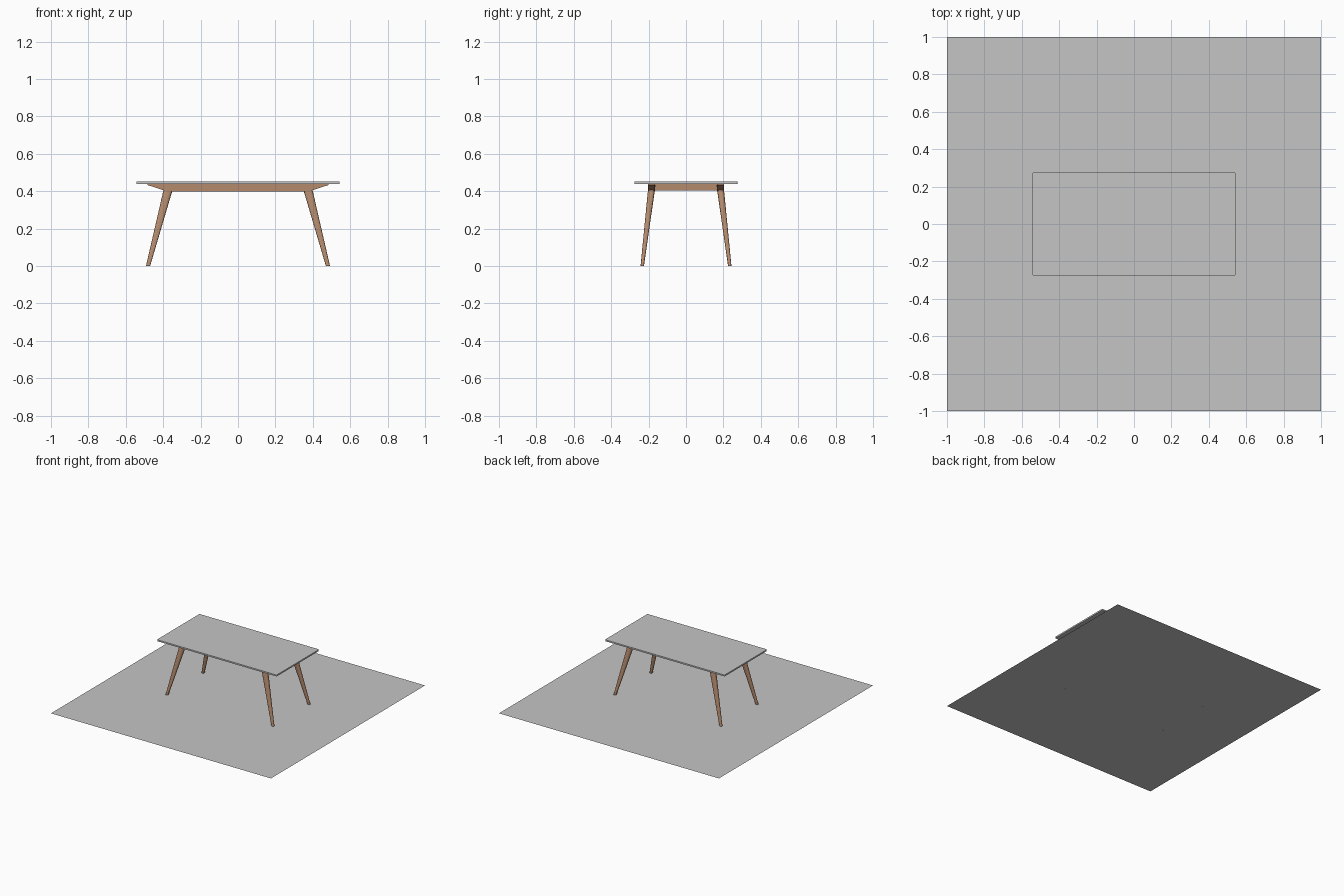
import bpy, bmesh, math

if "Cube" in bpy.data.objects:
    bpy.data.objects.remove(bpy.data.objects["Cube"])

def material(name, rgb):
    m = bpy.data.materials.new(name)
    m.diffuse_color = (*rgb, 1)
    m.use_nodes = True
    m.node_tree.nodes["Principled BSDF"].inputs["Base Color"].default_value = m.diffuse_color
    return m

GREY = material("light grey", (0.56, 0.56, 0.56))
WOOD = material("brown wood", (0.46, 0.26, 0.155))

def add_object(name, bm, mat):
    bmesh.ops.recalc_face_normals(bm, faces=bm.faces)
    mesh = bpy.data.meshes.new(name)
    bm.to_mesh(mesh)
    bm.free()
    mesh.materials.append(mat)
    ob = bpy.data.objects.new(name, mesh)
    bpy.context.collection.objects.link(ob)
    return ob

def loft(name, rings, mat):
    """Closed solid through rings that share the same point count."""
    bm = bmesh.new()
    loops = [[bm.verts.new(p) for p in r] for r in rings]
    n = len(loops[0])
    for a, b in zip(loops, loops[1:]):
        for i in range(n):
            bm.faces.new((a[i], a[(i + 1) % n], b[(i + 1) % n], b[i]))
    bm.faces.new(loops[0][::-1])
    bm.faces.new(loops[-1])
    return add_object(name, bm, mat)

# Flat square sheet beneath the table (part of the model, 2 x 2)
bm = bmesh.new()
bmesh.ops.create_grid(bm, x_segments=1, y_segments=1, size=1)
add_object("base_sheet", bm, GREY)

# Table top in two halves meeting at the middle, outer corners rounded
def half_outline(sx, z, r=0.008, ex=0.544, ey=0.276):
    pts = [(0, -ey, z)]
    for cy, start in ((-ey + r, -90), (ey - r, 0)):
        for k in range(5):
            a = math.radians(start + k * 22.5)
            pts.append((sx * (ex - r + r * math.cos(a)), cy + r * math.sin(a), z))
    pts.append((0, ey, z))
    return pts

for side, sx in (("left", -1), ("right", 1)):
    loft(f"top_{side}", [half_outline(sx, 0.439), half_outline(sx, 0.451)], GREY)

# Long rails with undercut, sloping ends
for side, sy in (("front", -1), ("back", 1)):
    profile = [(-0.377, 0.399), (0.377, 0.399), (0.483, 0.433), (0.483, 0.439),
               (-0.483, 0.439), (-0.483, 0.433)]
    loft(f"{side}_rail", [[(x, sy * y, z) for x, z in profile] for y in (0.166, 0.204)], WOOD)

# Short rails joining the long ones
for side, sx in (("left", -1), ("right", 1)):
    ring = [(-0.166, 0.403), (0.166, 0.403), (0.166, 0.439), (-0.166, 0.439)]
    loft(f"{side}_rail", [[(sx * x, y, z) for y, z in ring] for x in (0.355, 0.38)], WOOD)

# Splayed tapering legs with a rounded-square section
def leg_ring(cx, cy, z, hx, hy, sx, sy, n=24):
    def sup(v):
        return math.copysign(abs(v) ** 0.7, v)
    return [(sx * (cx + hx * sup(math.cos(2 * math.pi * i / n))),
             sy * (cy + hy * sup(math.sin(2 * math.pi * i / n))), z) for i in range(n)]

for xn, sx in (("left", -1), ("right", 1)):
    for yn, sy in (("front", -1), ("back", 1)):
        leg = loft(f"{yn}_{xn}_leg",
                   [leg_ring(0.481, 0.234, 0.0, 0.011, 0.009, sx, sy),
                    leg_ring(0.368, 0.182, 0.43, 0.025, 0.019, sx, sy)], WOOD)
        bpy.ops.object.select_all(action='DESELECT')
        leg.select_set(True)
        bpy.context.view_layer.objects.active = leg
        bpy.ops.object.shade_smooth_by_angle(angle=math.radians(40))
